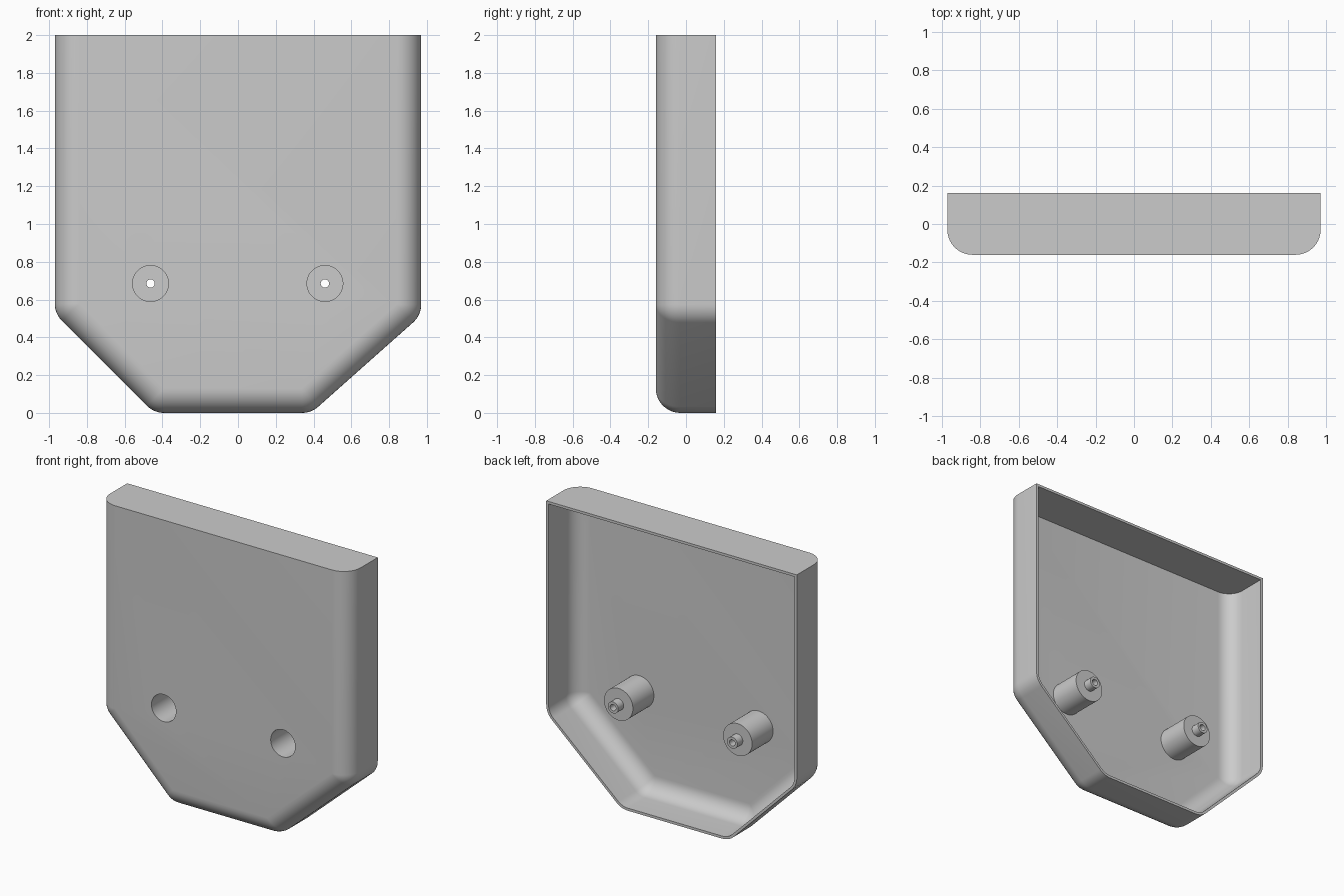
import bpy, bmesh, math
from mathutils import Vector

if "Cube" in bpy.data.objects:
    bpy.data.objects.remove(bpy.data.objects["Cube"])

R, T = 0.13, 0.018            # edge rounding, wall thickness
FRONT, BACK, TOP = -0.16, 0.16, 2.0
OUTLINE = [Vector(p) for p in ((-0.97, TOP), (-0.97, 0.525), (-0.445, 0),
                               (0.388, 0), (0.97, 0.517), (0.97, TOP))]
BOSSES = ((-0.463, 0.685), (0.46, 0.685))


def make_object(name, bm):
    bmesh.ops.remove_doubles(bm, verts=bm.verts, dist=1e-5)
    bmesh.ops.recalc_face_normals(bm, faces=bm.faces)
    mesh = bpy.data.meshes.new(name)
    bm.to_mesh(mesh)
    bm.free()
    obj = bpy.data.objects.new(name, mesh)
    bpy.context.collection.objects.link(obj)
    return obj


def smooth(obj):
    bpy.ops.object.select_all(action='DESELECT')
    obj.select_set(True)
    bpy.context.view_layer.objects.active = obj
    bpy.ops.object.shade_smooth_by_angle(angle=math.radians(30))


def outline_ring(rho, ztop, steps=8):
    """Outline rounded by rho around the core polygon inset by R."""
    pts = [(-0.97 + R - rho, ztop)]
    for a, p, b in zip(OUTLINE, OUTLINE[1:], OUTLINE[2:]):
        d1, d2 = (p - a).normalized(), (b - p).normalized()
        n1, n2 = Vector((-d1.y, d1.x)), Vector((-d2.y, d2.x))
        c = p + (n1 + n2) * (R / (1 + n1.dot(n2)))
        start = math.atan2(-n1.y, -n1.x)
        turn = (math.atan2(-n2.y, -n2.x) - start) % (2 * math.pi)
        for i in range(steps + 1):
            t = start + turn * i / steps
            pts.append((c.x + rho * math.cos(t), c.y + rho * math.sin(t)))
    pts.append((0.97 - R + rho, ztop))
    return pts


def bridge(bm, rings):
    for r1, r2 in zip(rings, rings[1:]):
        n = len(r1)
        for i in range(n):
            j = (i + 1) % n
            bm.faces.new((r1[i], r1[j], r2[j], r2[i]))


def lathe(name, profile, x, z, closed=True, seg=48):
    """Turn a (radius, y) profile about the y axis."""
    bm = bmesh.new()
    rings = [[bm.verts.new((x + r * math.cos(2 * math.pi * i / seg), y,
                            z + r * math.sin(2 * math.pi * i / seg)))
              for i in range(seg)] for r, y in profile]
    bridge(bm, rings)
    if closed:
        bm.faces.new(rings[0])
        bm.faces.new(rings[-1])
    return make_object(name, bm)


# Hollow shell: outer skin front to back, rim, then inner skin back to front
bm = bmesh.new()
outer, inner = [], []
for k in range(11):
    t = math.pi / 2 * k / 10
    s, c = math.sin(t), math.cos(t)
    outer.append((R * s, FRONT + R * (1 - c), TOP))
    inner.append(((R - T) * s, FRONT + R - (R - T) * c, TOP - T))
levels = outer + [(R, BACK, TOP), (R - T, BACK, TOP - T)] + inner[::-1]
rings = [[bm.verts.new((x, y, z)) for x, z in outline_ring(rho, top)]
         for rho, y, top in levels]
bridge(bm, rings)
# Front panel, outside and inside
bm.faces.new(rings[0])
bm.faces.new(rings[-1])
bmesh.ops.dissolve_degenerate(bm, dist=1e-5, edges=bm.edges)
shell = make_object("shell", bm)

# Screw holes through the front panel
for x, z in BOSSES:
    cutter = lathe("hole_cutter", [(0.095, -0.3), (0.095, -0.10)], x, z)
    cutter.hide_render = True
    mod = shell.modifiers.new("hole", 'BOOLEAN')
    mod.operation, mod.solver, mod.object = 'DIFFERENCE', 'EXACT', cutter
    bpy.context.view_layer.objects.active = shell
    bpy.ops.object.modifier_apply(modifier=mod.name)
    bpy.data.objects.remove(cutter)
smooth(shell)

# Hollow screw bosses with small tubular tips
boss = [(0.095, FRONT), (0.095, 0.07), (0.022, 0.07), (0.022, 0.15),
        (0.04, 0.15), (0.04, 0.09), (0.112, 0.09), (0.112, FRONT + T - 0.004)]
for side, (x, z) in zip(("left", "right"), BOSSES):
    smooth(lathe("screw_boss_" + side, boss, x, z, closed=False))
